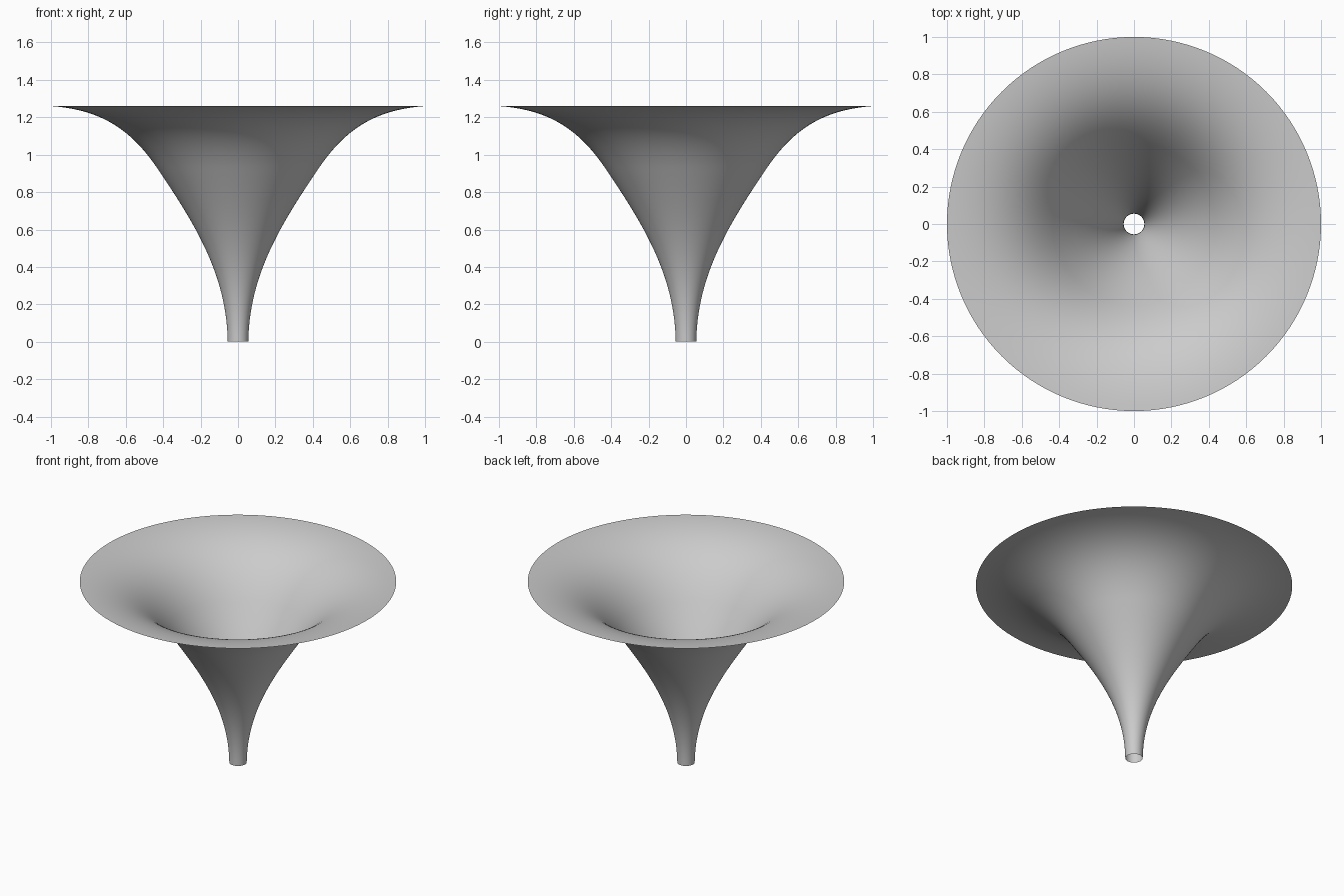
import bpy
import bmesh
import math
from mathutils import Matrix, Vector
from mathutils.geometry import interpolate_bezier

cube = bpy.data.objects.get("Cube")
if cube:
    bpy.data.objects.remove(cube, do_unlink=True)

SIDES = 128
STEPS = 33

# Matte grey material
grey = bpy.data.materials.new("light_grey")
grey.use_nodes = True
colour = (0.6, 0.6, 0.6, 1.0)
grey.diffuse_color = colour
grey.node_tree.nodes["Principled BSDF"].inputs["Base Color"].default_value = colour

# Profile: narrow stem sweeping out, then flattening into the rim
def point(r, z):
    return Vector((r, 0, z))

stem = interpolate_bezier(point(0.055, 0), point(0.06, 0.36),
                          point(0.23, 0.63), point(0.44, 0.94), STEPS)
bell = interpolate_bezier(point(0.44, 0.94), point(0.57, 1.125),
                          point(0.72, 1.24), point(1, 1.26), STEPS)
profile = stem + bell[1:]

# Open, thin flared horn made by revolving the profile
bm = bmesh.new()
rings = []
for i in range(SIDES):
    turn = Matrix.Rotation(math.tau * i / SIDES, 3, 'Z')
    rings.append([bm.verts.new(turn @ p) for p in profile])
for i, a in enumerate(rings):
    b = rings[(i + 1) % SIDES]
    for j in range(len(profile) - 1):
        face = bm.faces.new((a[j], b[j], b[j + 1], a[j + 1]))
        face.smooth = True

mesh = bpy.data.meshes.new("flared_horn")
bm.to_mesh(mesh)
bm.free()
mesh.materials.append(grey)
horn = bpy.data.objects.new("flared_horn", mesh)
bpy.context.collection.objects.link(horn)
